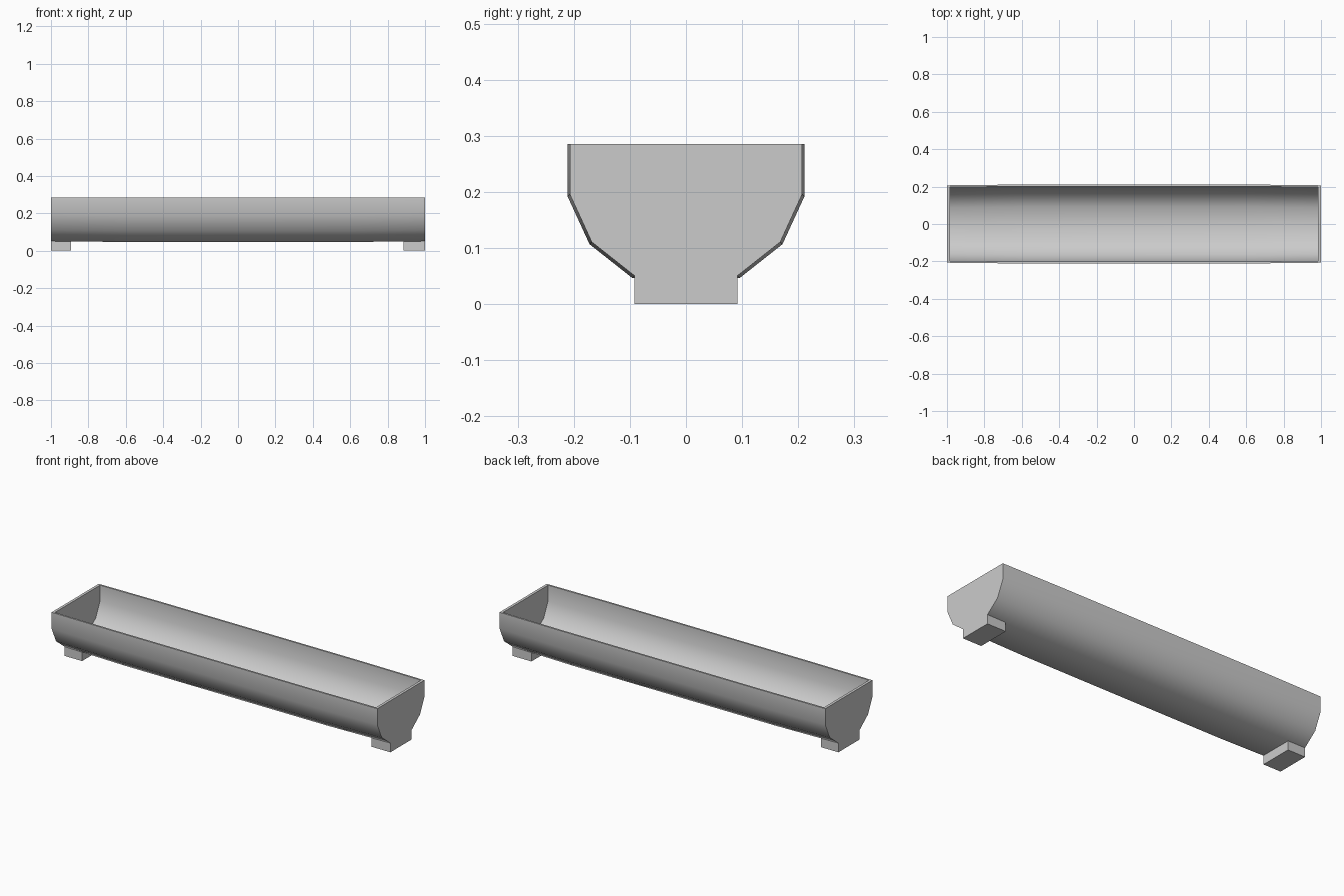
import bpy, bmesh, math

if "Cube" in bpy.data.objects:
    bpy.data.objects.remove(bpy.data.objects["Cube"])

# Half cross-sections (y, z) from rim to floor
OUTER = [(0.207, 0.286), (0.207, 0.196), (0.168, 0.111), (0.092, 0.051)]
INNER = [(0.197, 0.286), (0.197, 0.198), (0.160, 0.119), (0.088, 0.063)]


def section(bm, half, x, bulge):
    """One full U-shaped row of vertices, pushed outward by bulge."""
    pts = []
    for i, (y, z) in enumerate(half):
        pts.append((y + bulge, z - (bulge if i else 0)))
    full = pts + [(-y, z) for y, z in reversed(pts)]
    return [bm.verts.new((x, y, z)) for y, z in full]


def finish(bm, name):
    bmesh.ops.recalc_face_normals(bm, faces=bm.faces)
    mesh = bpy.data.meshes.new(name)
    bm.to_mesh(mesh)
    bm.free()
    ob = bpy.data.objects.new(name, mesh)
    bpy.context.collection.objects.link(ob)
    return ob


# Hollow trough, slightly fuller along the middle
bm = bmesh.new()
bulges = (0, 0.004, 0.004, 0)
outer = [section(bm, OUTER, x, b) for x, b in zip((-1, -0.62, 0.62, 1), bulges)]
inner = [section(bm, INNER, x, b) for x, b in zip((-0.985, -0.62, 0.62, 0.985), bulges)]
for rows in (outer, inner):
    for a, b in zip(rows, rows[1:]):
        for j in range(len(a) - 1):
            bm.faces.new((a[j], a[j + 1], b[j + 1], b[j]))
    bm.faces.new(rows[0])
    bm.faces.new(rows[-1])
# Flat rim joining both skins
for k in (0, -1):
    for i in range(3):
        bm.faces.new((outer[i][k], outer[i + 1][k], inner[i + 1][k], inner[i][k]))
    bm.faces.new((outer[k][0], outer[k][-1], inner[k][-1], inner[k][0]))
trough = finish(bm, "trough")
bpy.context.view_layer.objects.active = trough
trough.select_set(True)
bpy.ops.object.shade_smooth_by_angle(angle=math.radians(45))


# Block feet flush with the ends
def foot(name, x0, x1):
    bm = bmesh.new()
    bmesh.ops.create_cube(bm, size=1)
    for v in bm.verts:
        v.co = (x0 if v.co.x < 0 else x1, v.co.y * 0.184, 0 if v.co.z < 0 else 0.051)
    finish(bm, name)


foot("left_foot", -1, -0.893)
foot("right_foot", 0.885, 1)
